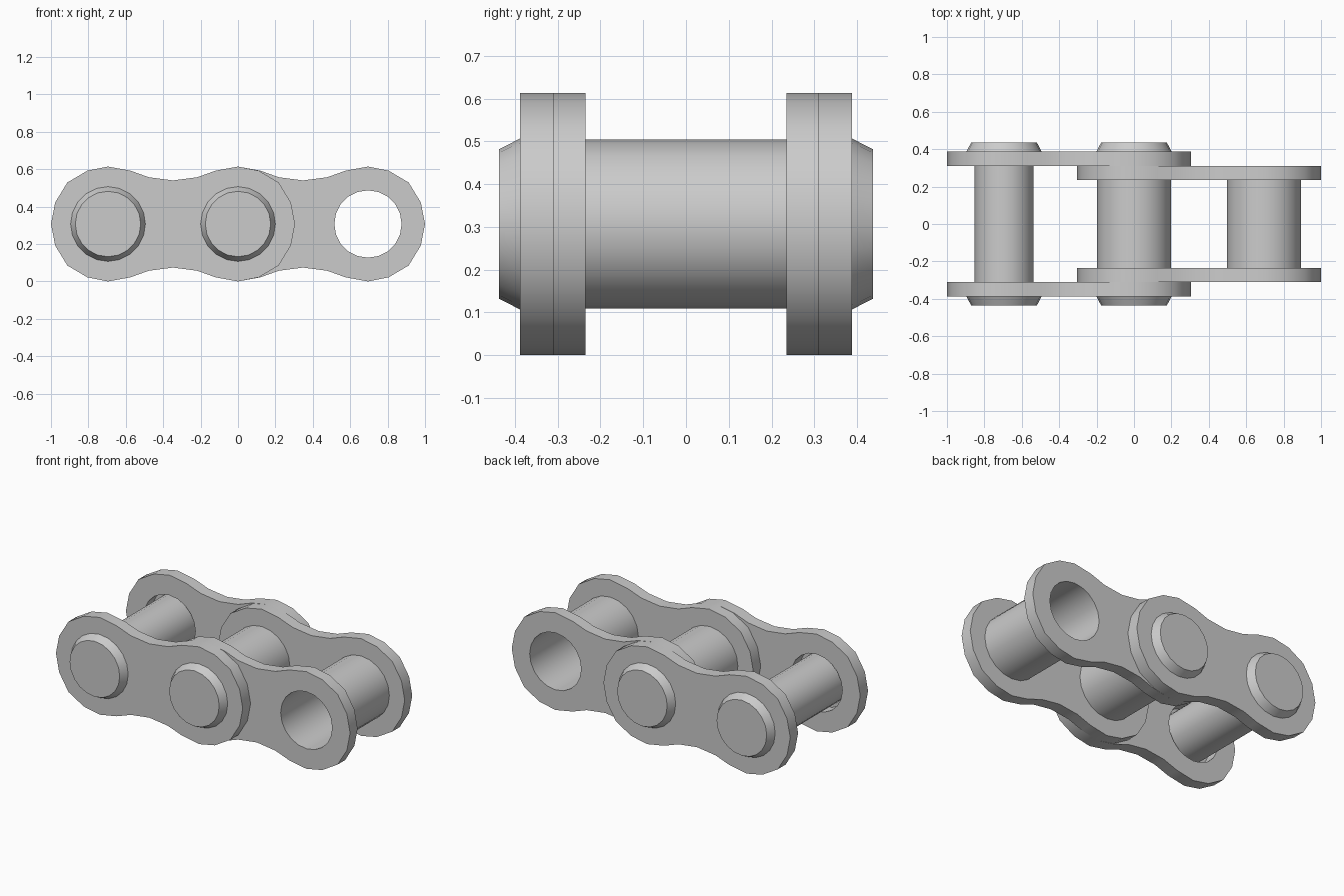
import bpy, bmesh
from math import sin, cos, pi

if "Cube" in bpy.data.objects:
    bpy.data.objects.remove(bpy.data.objects["Cube"])

ZC = 0.307       # height of the pin axes
PITCH = 0.695    # distance between pin axes
SEG = 20


def finish(name, bm):
    bmesh.ops.recalc_face_normals(bm, faces=bm.faces[:])
    me = bpy.data.meshes.new(name)
    bm.to_mesh(me)
    bm.free()
    ob = bpy.data.objects.new(name, me)
    bpy.context.collection.objects.link(ob)
    bpy.ops.object.select_all(action='DESELECT')
    ob.select_set(True)
    bpy.context.view_layer.objects.active = ob
    bpy.ops.object.shade_smooth_by_angle(angle=pi / 6)
    return ob


def lathe(name, profile, x, seg, closed=False):
    """Spin (radius, y) points around an axis parallel to y."""
    bm = bmesh.new()
    vs = [bm.verts.new((x + r, y, ZC)) for r, y in profile]
    edges = [bm.edges.new(p) for p in zip(vs, vs[1:])]
    if closed:
        edges.append(bm.edges.new((vs[-1], vs[0])))
    bmesh.ops.spin(bm, geom=vs + edges, cent=(x, 0, ZC), axis=(0, 1, 0),
                   angle=2 * pi, steps=seg)
    bmesh.ops.remove_doubles(bm, verts=bm.verts[:], dist=1e-4)
    return finish(name, bm)


# Quarter of the figure-eight outline, from the end tip to the waist
QUARTER = [(0.6525, 0), (0.63, 0.115), (0.565, 0.222), (0.458, 0.285), (0.3475, 0.307),
           (0.227, 0.285), (0.13, 0.25), (0, 0.233)]


def plate(name, xc, y0, y1):
    top = QUARTER + [(-x, z) for x, z in QUARTER[-2::-1]]
    outline = top + [(x, -z) for x, z in top[-2:0:-1]]
    loops = [outline]
    for s in (-1, 1):
        loops.append([(s * PITCH / 2 + 0.18 * cos(2 * pi * i / SEG),
                       0.18 * sin(2 * pi * i / SEG)) for i in range(SEG)])
    bm = bmesh.new()
    edges = []
    for loop in loops:
        vs = [bm.verts.new((xc + x, y0, ZC + z)) for x, z in loop]
        edges += [bm.edges.new((vs[i - 1], vs[i])) for i in range(len(vs))]
    bmesh.ops.triangle_fill(bm, edges=edges, use_beauty=True, normal=(0, -1, 0))
    ext = bmesh.ops.extrude_face_region(bm, geom=bm.faces[:], use_keep_orig=True)
    for v in ext['geom']:
        if isinstance(v, bmesh.types.BMVert):
            v.co.y = y1
    return finish(name, bm)


# Link plates: outer pair on the left, inner pair on the right
for side, s in (("front", -1), ("back", 1)):
    plate("outer_plate_" + side, -PITCH / 2, s * 0.31, s * 0.388)
    plate("inner_plate_" + side, PITCH / 2, s * 0.235, s * 0.31)

# Pins with bevelled heads
half = [(0, -0.437), (0.175, -0.437), (0.2, -0.388), (0.157, -0.388)]
pin_profile = half + [(r, -y) for r, y in reversed(half)]
for name, x in (("left_pin", -PITCH), ("middle_pin", 0)):
    lathe(name, pin_profile, x, SEG)

# Hollow rollers between the inner plates
tube = [(0.18, -0.235), (0.198, -0.235), (0.198, 0.235), (0.18, 0.235)]
for name, x in (("middle_roller", 0), ("right_roller", PITCH)):
    lathe(name, tube, x, SEG, closed=True)
